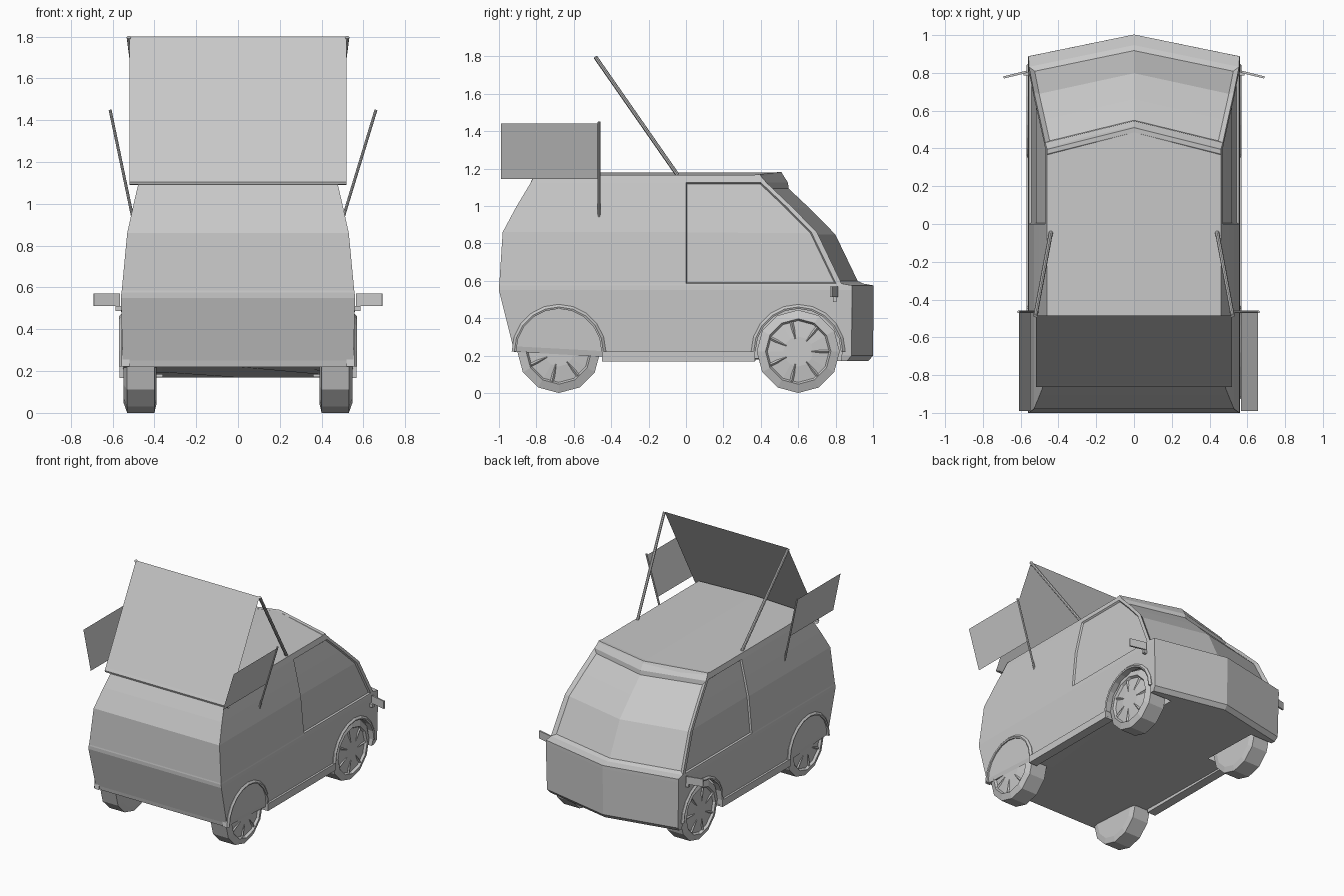
import bpy, bmesh, math
from mathutils import Vector, Matrix

cube = bpy.data.objects.get("Cube")
if cube:
    bpy.data.objects.remove(cube, do_unlink=True)

grey = bpy.data.materials.new("light grey")
grey.use_nodes = True
grey.diffuse_color = (0.58, 0.58, 0.58, 1)
grey.node_tree.nodes["Principled BSDF"].inputs["Base Color"].default_value = (0.58, 0.58, 0.58, 1)


def finish(name, bm, closed=True):
    if closed:
        bmesh.ops.recalc_face_normals(bm, faces=bm.faces)
    mesh = bpy.data.meshes.new(name)
    bm.to_mesh(mesh)
    bm.free()
    mesh.materials.append(grey)
    ob = bpy.data.objects.new(name, mesh)
    bpy.context.collection.objects.link(ob)
    return ob


def box(name, lo, hi, turn=0):
    bm = bmesh.new()
    lo, hi = Vector(lo), Vector(hi)
    bmesh.ops.create_cube(bm, size=1)
    size = Matrix.Diagonal((*(hi - lo), 1))
    bm.transform(Matrix.Translation((lo + hi) / 2) @ Matrix.Rotation(turn, 4, "Z") @ size)
    return finish(name, bm)


def rod(name, a, b, radius, sides=8):
    a, b = Vector(a), Vector(b)
    bm = bmesh.new()
    bmesh.ops.create_cone(bm, cap_ends=True, segments=sides, radius1=radius,
                          radius2=radius, depth=(b - a).length)
    aim = (b - a).to_track_quat("Z", "Y").to_matrix().to_4x4()
    bm.transform(Matrix.Translation((a + b) / 2) @ aim)
    return finish(name, bm)


def sheet(name, rows):
    # open strip of quads between successive pairs of points
    bm = bmesh.new()
    vs = [[bm.verts.new(p) for p in row] for row in rows]
    for r, s in zip(vs, vs[1:]):
        bm.faces.new((r[0], r[1], s[1], s[0]))
    return finish(name, bm, False)


def lathe(name, profile, centre, side, sides=12, start=0, sweep=2 * math.pi):
    # profile holds (x, radius) pairs turned about the wheel axle
    bm = bmesh.new()
    full = sweep > 6
    rings = []
    for i in range(sides if full else sides + 1):
        a = start + sweep * i / sides
        rings.append([bm.verts.new((side * x, centre[0] + r * math.cos(a),
                                    centre[1] + r * math.sin(a))) for x, r in profile])
    n = len(profile)
    for i in range(sides):
        p, q = rings[i], rings[(i + 1) % len(rings)]
        for j in range(n - 1 if full else n):
            k = (j + 1) % n
            bm.faces.new((p[j], p[k], q[k], q[j]))
    if full:
        bm.faces.new([r[0] for r in rings])
        bm.faces.new([r[-1] for r in rings])
    else:
        bm.faces.new(rings[0])
        bm.faces.new(rings[-1])
    return finish(name, bm)


# Body shell: height, rear y, front corner y, half width
LEVELS = [(0.17, -0.92, 0.86, 0.545), (0.2, -0.925, 0.885, 0.552), (0.55, -1.0, 0.888, 0.56),
          (0.575, -1.0, 0.888, 0.558), (0.585, -0.998, 0.832, 0.556), (0.86, -0.98, 0.70, 0.53),
          (1.0, -0.905, 0.562, 0.499), (1.125, -0.83, 0.43, 0.47), (1.165, -0.81, 0.395, 0.46)]
bm = bmesh.new()
rings = []
for i, (z, rear, front, w) in enumerate(LEVELS):
    crown = 0.015 if i == len(LEVELS) - 1 else 0
    zr = z + 0.05 if i < 2 else z
    half = [(w, rear, zr), (w, 0, z), (w, front - 0.03, z), (w, front, z)]
    pts = [(0, rear, zr + crown)] + half + [(0, front + 0.115, z + crown)]
    pts += [(-x, y, h) for x, y, h in reversed(half)]
    rings.append([bm.verts.new(p) for p in pts])
grid = {}
count = len(rings[0])
for i in range(len(rings) - 1):
    for j in range(count):
        k = (j + 1) % count
        grid[i, j] = bm.faces.new((rings[i][j], rings[i][k], rings[i + 1][k], rings[i + 1][j]))
for ring in (rings[0], rings[-1]):
    bm.faces.new(ring[:6])
    bm.faces.new(ring[5:] + ring[:1])
bmesh.ops.recalc_face_normals(bm, faces=bm.faces)
# Recessed side windows and windscreen
for cols, rim, depth in (((2,), 0.006, -0.012), ((7,), 0.006, -0.012), ((4, 5), 0.025, -0.02)):
    panes = [grid[i, j] for i in (4, 5, 6) for j in cols]
    bmesh.ops.inset_region(bm, faces=panes, thickness=rim, depth=depth, use_even_offset=True)
body = finish("van_body", bm)

# Wheel wells cut out of the body
AXLES = (("rear", -0.68), ("front", 0.6))
HUB_Z = 0.222
for end, y in AXLES:
    for s in (1, -1):
        cutter = rod("well_cutter", (s * 0.36, y, HUB_Z), (s * 0.7, y, HUB_Z), 0.235, 24)
        cutter.hide_render = True
        mod = body.modifiers.new("well", "BOOLEAN")
        mod.operation = "DIFFERENCE"
        mod.solver = "EXACT"
        mod.object = cutter
        bpy.context.view_layer.objects.active = body
        bpy.ops.object.modifier_apply(modifier=mod.name)
        bpy.data.objects.remove(cutter, do_unlink=True)

for s, hand in ((1, "left"), (-1, "right")):
    for end, y in AXLES:
        tag = f"{end}_{hand}"
        # Tyre with dished rim and hub cap
        lathe("wheel_" + tag, [(0.39, 0.18), (0.4, 0.222), (0.53, 0.222), (0.547, 0.175),
                               (0.53, 0.165), (0.54, 0.08)], (y, HUB_Z), s)
        # Raised spokes
        for n in range(7):
            a = 2 * math.pi * n / 7
            d = Vector((0, math.cos(a), math.sin(a)))
            c = Vector((s * 0.534, y, HUB_Z))
            rod(f"spoke_{tag}_{n}", c + d * 0.07, c + d * 0.165, 0.009, 4)
        # Wheel arch lip
        lathe("arch_" + tag, [(0.52, 0.228), (0.566, 0.228), (0.57, 0.238), (0.558, 0.252),
                              (0.52, 0.252)], (y, HUB_Z), s, 10, 0, math.pi)

    # Sill between the wheels
    xs = sorted((s * 0.5, s * 0.568))
    box("sill_" + hand, (xs[0], -0.45, 0.168), (xs[1], 0.37, 0.222))

    # Door mirror and its stalk
    xs = sorted((s * 0.565, s * 0.692))
    box("mirror_" + hand, (xs[0], 0.785, 0.512), (xs[1], 0.797, 0.57), s * -0.24)
    xs = sorted((s * 0.54, s * 0.585))
    box("mirror_stalk_" + hand, (xs[0], 0.785, 0.487), (xs[1], 0.805, 0.512))

    # Stay holding up the tailgate
    rod("tailgate_stay_" + hand, (s * 0.44, -0.045, 1.165), (s * 0.522, -0.485, 1.797), 0.011)

    # Raised side flap on its post
    top = 0.66 if s > 0 else 0.612
    foot, tip = Vector((s * 0.505, -0.465, 0.94)), Vector((s * top, -0.465, 1.45))
    rod("flap_post_" + hand, foot, tip, 0.007)
    low, high = foot.lerp(tip, 0.4), foot.lerp(tip, 0.98)
    back = Vector((0, -0.525, 0))
    sheet("side_flap_" + hand, [(low, low + back), (high, high + back)])

# Open tailgate sheet with a curled lower edge
edge = [(-0.835, 1.09), (-0.858, 1.092), (-0.862, 1.105), (-0.85, 1.125), (-0.485, 1.8)]
sheet("tailgate", [((-0.52, y, z), (0.52, y, z)) for y, z in edge])

# Visor over the windscreen
bm = bmesh.new()
rows = []
for x, dy, dz in ((-0.46, 0, 0), (0, 0.115, 0.012), (0.46, 0, 0)):
    rows.append([bm.verts.new((x, y + dy, z + dz)) for y, z in
                 ((0.36, 1.16), (0.37, 1.168), (0.395, 1.17), (0.418, 1.128), (0.395, 1.11))])
for p, q in zip(rows, rows[1:]):
    for j in range(5):
        k = (j + 1) % 5
        bm.faces.new((p[j], p[k], q[k], q[j]))
bm.faces.new(rows[0])
bm.faces.new(rows[-1])
finish("windscreen_visor", bm)
